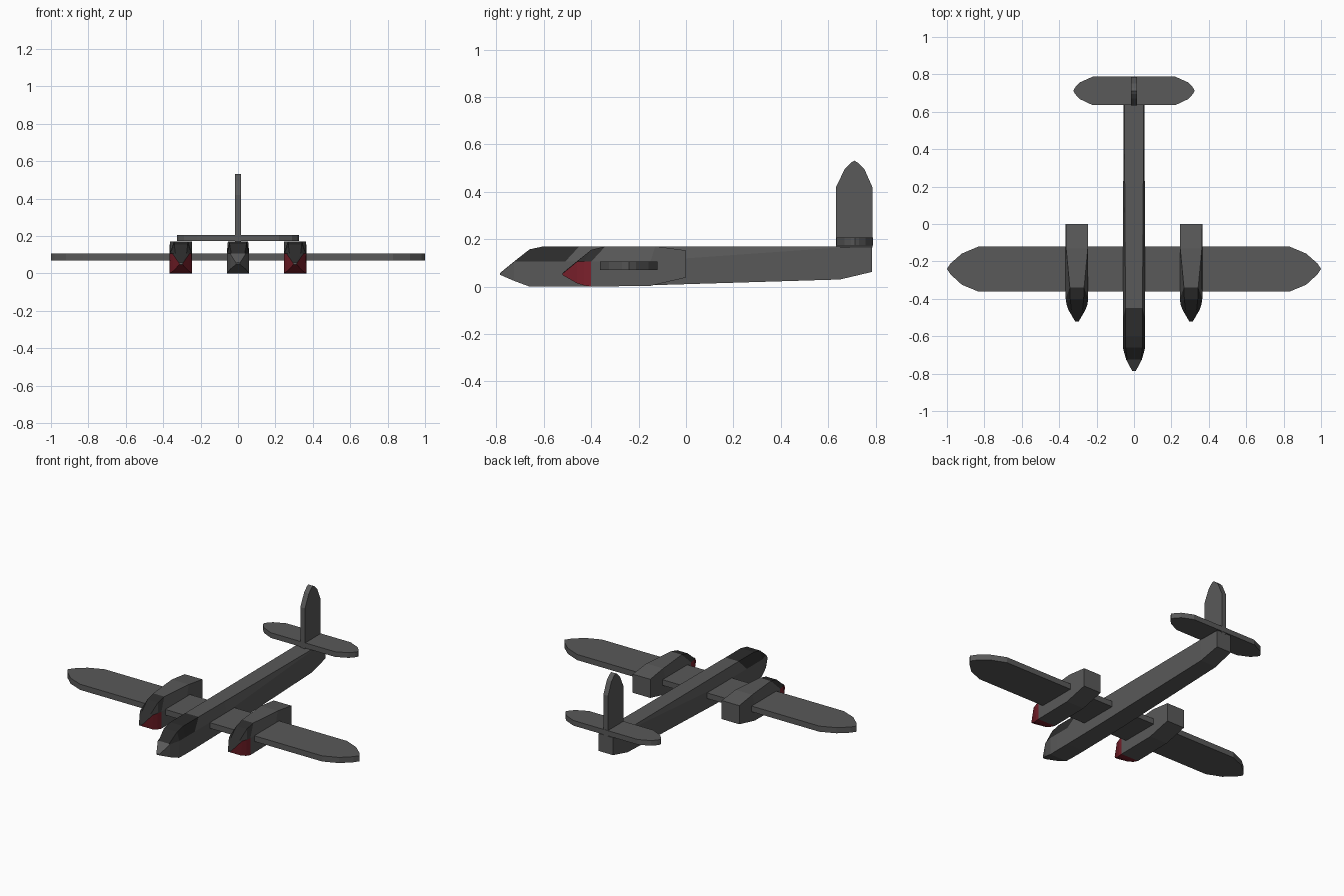
import bpy, bmesh

if "Cube" in bpy.data.objects:
    bpy.data.objects.remove(bpy.data.objects["Cube"])


def material(name, rgb):
    m = bpy.data.materials.new(name)
    m.diffuse_color = (*rgb, 1)
    m.use_nodes = True
    m.node_tree.nodes["Principled BSDF"].inputs["Base Color"].default_value = m.diffuse_color
    return m


BODY = material("body_grey", (0.1, 0.1, 0.1))
DARK = material("glass_dark", (0.025, 0.025, 0.025))
RED = material("intake_red", (0.2, 0.015, 0.025))


def finish(name, bm, mats):
    bmesh.ops.recalc_face_normals(bm, faces=bm.faces)
    me = bpy.data.meshes.new(name)
    bm.to_mesh(me)
    bm.free()
    for m in mats:
        me.materials.append(m)
    ob = bpy.data.objects.new(name, me)
    bpy.context.collection.objects.link(ob)
    return ob


def loft(name, stations, paint, x=0.0):
    """Six-sided hull. Station: (y low/mid, y top, low half width, low z,
    mid half width, mid z, top half width, top z). paint(segment, side) -> slot."""
    bm = bmesh.new()
    rings = []
    for y, yt, wb, zb, wm, zm, wt, zt in stations:
        pts = [(-wb, y, zb), (wb, y, zb), (wm, y, zm),
               (wt, yt, zt), (-wt, yt, zt), (-wm, y, zm)]
        rings.append([bm.verts.new((x + px, py, pz)) for px, py, pz in pts])
    for i, (a, b) in enumerate(zip(rings, rings[1:])):
        for j in range(6):
            k = (j + 1) % 6
            f = bm.faces.new((a[j], a[k], b[k], b[j]))
            f.material_index = paint(i, j)
    bm.faces.new(rings[0])
    bm.faces.new(rings[-1])
    return finish(name, bm, [BODY, DARK, RED])


def plate(name, outline, thickness):
    """Flat slab: outline of 3D points extruded along a thickness vector."""
    bm = bmesh.new()
    face = bm.faces.new([bm.verts.new(p) for p in outline])
    ext = bmesh.ops.extrude_face_region(bm, geom=[face])
    verts = [v for v in ext["geom"] if isinstance(v, bmesh.types.BMVert)]
    bmesh.ops.translate(bm, verts=verts, vec=thickness)
    return finish(name, bm, [BODY])


def mirrored(half, z):
    """Right-hand half outline mirrored across x = 0."""
    return [(x, y, z) for x, y in half] + [(-x, y, z) for x, y in reversed(half)]


UPPER = (2, 3, 4)

# Fuselage with dark canopy behind the nose
loft("fuselage", [
    (-0.785, -0.785, 0.008, 0.05, 0.01, 0.055, 0.008, 0.057),
    (-0.725, -0.725, 0.04, 0.024, 0.042, 0.105, 0.036, 0.106),
    (-0.66, -0.66, 0.058, 0.0, 0.06, 0.105, 0.045, 0.157),
    (-0.60, -0.60, 0.06, 0.0, 0.06, 0.105, 0.045, 0.17),
    (-0.51, -0.45, 0.06, 0.0, 0.06, 0.105, 0.045, 0.17),
    (-0.20, -0.20, 0.06, 0.004, 0.06, 0.105, 0.047, 0.17),
    (0.65, 0.65, 0.055, 0.03, 0.055, 0.165, 0.052, 0.17),
    (0.785, 0.785, 0.05, 0.062, 0.05, 0.168, 0.048, 0.17),
], lambda i, j: 1 if 1 <= i <= 3 and j in UPPER else 0)

# Engine nacelles, dark upper nose and red lower nose
for side, sx in (("left", -1), ("right", 1)):
    loft(side + "_engine", [
        (-0.52, -0.52, 0.008, 0.048, 0.01, 0.055, 0.008, 0.058),
        (-0.46, -0.46, 0.04, 0.014, 0.045, 0.105, 0.03, 0.107),
        (-0.43, -0.40, 0.053, 0.005, 0.056, 0.105, 0.036, 0.155),
        (-0.40, -0.34, 0.06, 0.0, 0.06, 0.105, 0.038, 0.17),
        (-0.15, -0.13, 0.06, 0.003, 0.06, 0.105, 0.058, 0.17),
        (0.0, 0.0, 0.06, 0.038, 0.06, 0.105, 0.06, 0.153),
    ], lambda i, j: 0 if i > 2 else (1 if j in UPPER else 2), sx * 0.305)

# Main wing
plate("wing", mirrored([(0.83, -0.362), (0.92, -0.325), (0.98, -0.27), (1.0, -0.24),
                        (0.98, -0.21), (0.92, -0.158), (0.83, -0.12)], 0.07), (0, 0, 0.035))

# Tailplane
plate("tailplane", mirrored([(0.22, 0.635), (0.29, 0.668), (0.315, 0.695), (0.325, 0.712),
                             (0.315, 0.73), (0.29, 0.757), (0.22, 0.788)], 0.174), (0, 0, 0.032))

# Tail fin
plate("fin", [(-0.016, y, z) for y, z in [
    (0.633, 0.165), (0.633, 0.42), (0.67, 0.497), (0.695, 0.522), (0.71, 0.531),
    (0.726, 0.522), (0.752, 0.497), (0.786, 0.42), (0.786, 0.165)]], (0.032, 0, 0))
